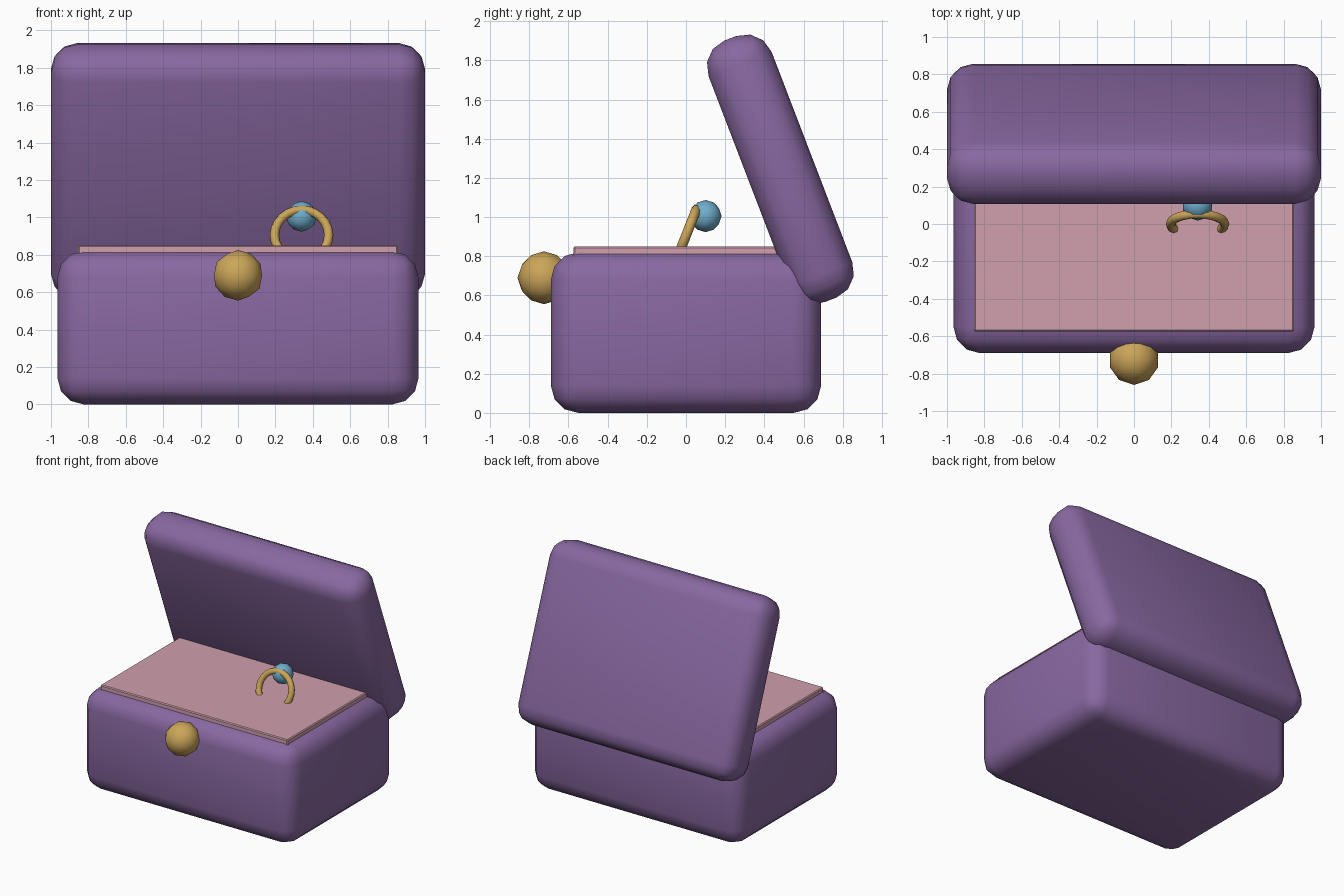
import bpy, math

old = bpy.data.objects.get("Cube")
if old:
    bpy.data.objects.remove(old)


def material(name, rgb):
    m = bpy.data.materials.new(name)
    m.use_nodes = True
    m.diffuse_color = (*rgb, 1)
    m.node_tree.nodes["Principled BSDF"].inputs["Base Color"].default_value = (*rgb, 1)
    return m


purple = material("purple", (0.25, 0.14, 0.36))
pink = material("pink", (0.63, 0.35, 0.42))
gold = material("gold", (0.60, 0.38, 0.10))
blue = material("blue", (0.16, 0.42, 0.60))


def finish(name, mat, smooth=None):
    ob = bpy.context.object
    ob.name = name
    ob.data.materials.append(mat)
    if smooth:
        bpy.ops.object.shade_smooth_by_angle(angle=math.radians(smooth))
    return ob


def box(name, size, centre, mat, radius, segments, tilt=0):
    bpy.ops.mesh.primitive_cube_add(size=1, location=centre)
    ob = bpy.context.object
    ob.scale = size
    bpy.ops.object.transform_apply(location=False, rotation=False, scale=True)
    ob.rotation_euler.x = tilt
    bevel = ob.modifiers.new("rounded_edges", "BEVEL")
    bevel.width = radius
    bevel.segments = segments
    bpy.ops.object.modifier_apply(modifier=bevel.name)
    return finish(name, mat, 35 if segments > 1 else None)


def ball(name, radius, centre, mat):
    bpy.ops.mesh.primitive_ico_sphere_add(subdivisions=2, radius=radius, location=centre)
    return finish(name, mat, 40)


# Case: rounded base, open lid and cushion
box("base", (1.93, 1.38, 0.82), (0, 0, 0.41), purple, 0.14, 3)
box("lid", (2.0, 0.345, 1.43), (0, 0.482, 1.245), purple, 0.14, 3, math.radians(21))
box("cushion", (1.71, 1.15, 0.15), (0, 0, 0.775), pink, 0.007, 1)

# Clasp on the front
ball("clasp", 0.135, (0, -0.725, 0.69), gold)

# Ring standing in the cushion, with its stone
bpy.ops.mesh.primitive_torus_add(
    major_radius=0.145, minor_radius=0.025, major_segments=24, minor_segments=8,
    location=(0.34, 0, 0.905), rotation=(math.radians(90 - 21.5), 0, 0))
finish("ring", gold, 60)
ball("gem", 0.082, (0.34, 0.1, 1.005), blue)
